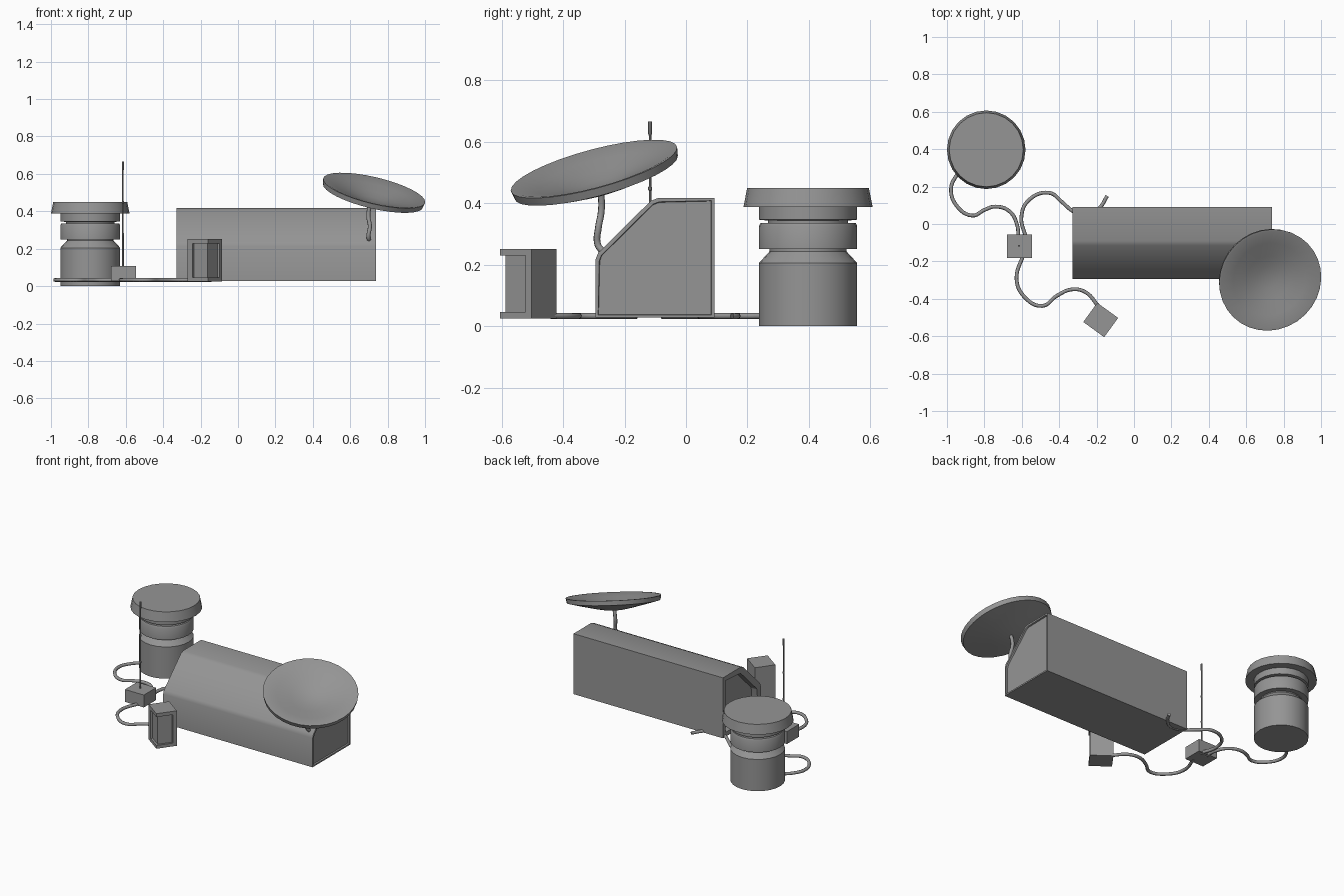
import bpy, bmesh, math
from mathutils import Vector

if "Cube" in bpy.data.objects:
    bpy.data.objects.remove(bpy.data.objects["Cube"])

# Dark grey shared by every part
GREY = bpy.data.materials.new("dark_grey")
GREY.diffuse_color = (.3, .3, .3, 1)
GREY.use_nodes = True
GREY.node_tree.nodes["Principled BSDF"].inputs["Base Color"].default_value = GREY.diffuse_color


def finish(name, bm, smooth=None):
    bmesh.ops.recalc_face_normals(bm, faces=bm.faces)
    me = bpy.data.meshes.new(name)
    bm.to_mesh(me)
    bm.free()
    me.materials.append(GREY)
    ob = bpy.data.objects.new(name, me)
    bpy.context.collection.objects.link(ob)
    if smooth:
        bpy.ops.object.select_all(action='DESELECT')
        ob.select_set(True)
        bpy.context.view_layer.objects.active = ob
        bpy.ops.object.shade_smooth_by_angle(angle=math.radians(smooth))
    return ob


def lathe(name, profile, loc, sides=24, smooth=32):
    """Revolve (radius, z) points that start and end on the axis."""
    bm = bmesh.new()
    vs = [bm.verts.new((r, 0, z)) for r, z in profile]
    es = [bm.edges.new(p) for p in zip(vs, vs[1:])]
    bmesh.ops.spin(bm, geom=vs + es, cent=(0, 0, 0), axis=(0, 0, 1),
                   angle=2 * math.pi, steps=sides, use_duplicate=False)
    bmesh.ops.remove_doubles(bm, verts=bm.verts, dist=0.0005)
    ob = finish(name, bm, smooth)
    ob.location = loc
    return ob


def prism(name, outline, to3d, lo, hi, recess=None, smooth=None):
    """Extrude an outline; recess = {end: (border, depth)} sinks the end faces."""
    bm = bmesh.new()
    a = [bm.verts.new(to3d(p, lo)) for p in outline]
    b = [bm.verts.new(to3d(p, hi)) for p in outline]
    ends = [bm.faces.new(a), bm.faces.new(b)]
    n = len(a)
    for i in range(n):
        j = (i + 1) % n
        bm.faces.new((a[i], a[j], b[j], b[i]))
    bmesh.ops.recalc_face_normals(bm, faces=bm.faces)
    for i, (border, depth) in (recess or {}).items():
        bmesh.ops.inset_region(bm, faces=[ends[i]], thickness=border)
        bmesh.ops.inset_region(bm, faces=[ends[i]], thickness=0.002, depth=-depth)
    return finish(name, bm, smooth)


def tube(name, pts, radius):
    cu = bpy.data.curves.new(name, 'CURVE')
    cu.dimensions = '3D'
    cu.bevel_depth = radius
    cu.bevel_resolution = 2
    cu.resolution_u = 6
    cu.use_fill_caps = True
    cu.materials.append(GREY)
    sp = cu.splines.new('BEZIER')
    sp.bezier_points.add(len(pts) - 1)
    for bp, p in zip(sp.bezier_points, pts):
        bp.co = p
        bp.handle_left_type = bp.handle_right_type = 'AUTO'
    ob = bpy.data.objects.new(name, cu)
    bpy.context.collection.objects.link(ob)
    return ob


def flat(p, z):
    return (p[0], p[1], z)


# Main shelter with a sloped front and recessed end panels
section = [(-.295, .027), (-.295, .215), (-.286, .238), (-.115, .407),
           (-.09, .417), (.092, .417), (.092, .027)]
prism("shelter", section, lambda p, x: (x, p[0], p[1]), -.328, .739,
      {0: (.04, .04), 1: (.013, .01)}, 30)

# Ribbed tank with a flared cap
lathe("tank", [(0, 0), (.16, 0), (.16, .205), (.125, .243), (.125, .25), (.16, .25),
               (.16, .325), (.155, .335), (.13, .335), (.13, .343), (.16, .346),
               (.16, .39), (0, .39)], (-.79, .397, 0))
lathe("tank_cap", [(0, .388), (.21, .388), (.198, .449), (0, .449)], (-.79, .397, 0))

# Tilted dish and its bent mast
dish = lathe("dish", [(0, -.068), (.06, -.064), (.12, -.052), (.2, -.033), (.275, -.014),
                      (.28, .014), (.268, .014), (.2, -.004), (.12, -.025), (.06, -.04),
                      (0, -.044)], (.725, -.296, .498), 32, 35)
dish.rotation_mode = 'QUATERNION'
dish.rotation_quaternion = Vector((0, 0, 1)).rotation_difference(Vector((.24, -.27, 1)))
tube("dish_mast", [(.702, -.268, .24), (.697, -.287, .265), (.705, -.285, .32),
                   (.697, -.276, .37), (.7, -.275, .41), (.708, -.28, .445)], .011)

# Junction box with a jointed whip antenna
prism("junction_box", [(-.68, -.182), (-.545, -.182), (-.545, -.057), (-.68, -.057)],
      flat, .027, .107)
lathe("antenna", [(0, .1), (.005, .1), (.005, .27), (.006, .272), (.006, .282), (.004, .284),
                  (.004, .44), (.006, .442), (.006, .452), (.004, .454), (.004, .62),
                  (.006, .625), (.006, .665), (0, .665)], (-.615, -.117, 0), 8)

# Turned cabinet: slabs above and below a core set back on two sides
w, d, s = .069, .0635, .013
square = [(-w, -d), (w, -d), (w, d), (-w, d)]
core = [(-w, -d), (-w + .035, -d), (-w + .035, -d + s), (w - s, -d + s),
        (w - s, d - .025), (w, d - .025), (w, d), (-w, d)]
for name, outline, lo, hi in (("cabinet_base", square, .025, .046),
                              ("cabinet_core", core, .046, .229),
                              ("cabinet_top", square, .229, .251)):
    ob = prism(name, outline, flat, lo, hi)
    ob.location = (-.178, -.513, 0)
    ob.rotation_euler.z = math.radians(-36)

# Ground cables running out from the junction box
cables = {
    "tank_cable": [(-.9, .31), (-.95, .257), (-.978, .19), (-.95, .1), (-.863, .045),
                   (-.8, .075), (-.74, .093), (-.665, .067), (-.625, -.005), (-.618, -.08)],
    "shelter_cable": [(-.575, -.08), (-.602, .04), (-.56, .13), (-.45, .166), (-.388, .12),
                      (-.325, .068), (-.25, .045), (-.185, .085), (-.143, .15)],
    "cabinet_cable": [(-.59, -.16), (-.628, -.294), (-.59, -.385), (-.49, -.438),
                      (-.414, -.385), (-.334, -.35), (-.26, -.364), (-.19, -.44)],
}
for name, path in cables.items():
    tube(name, [(x, y, .033) for x, y in path], .01)
